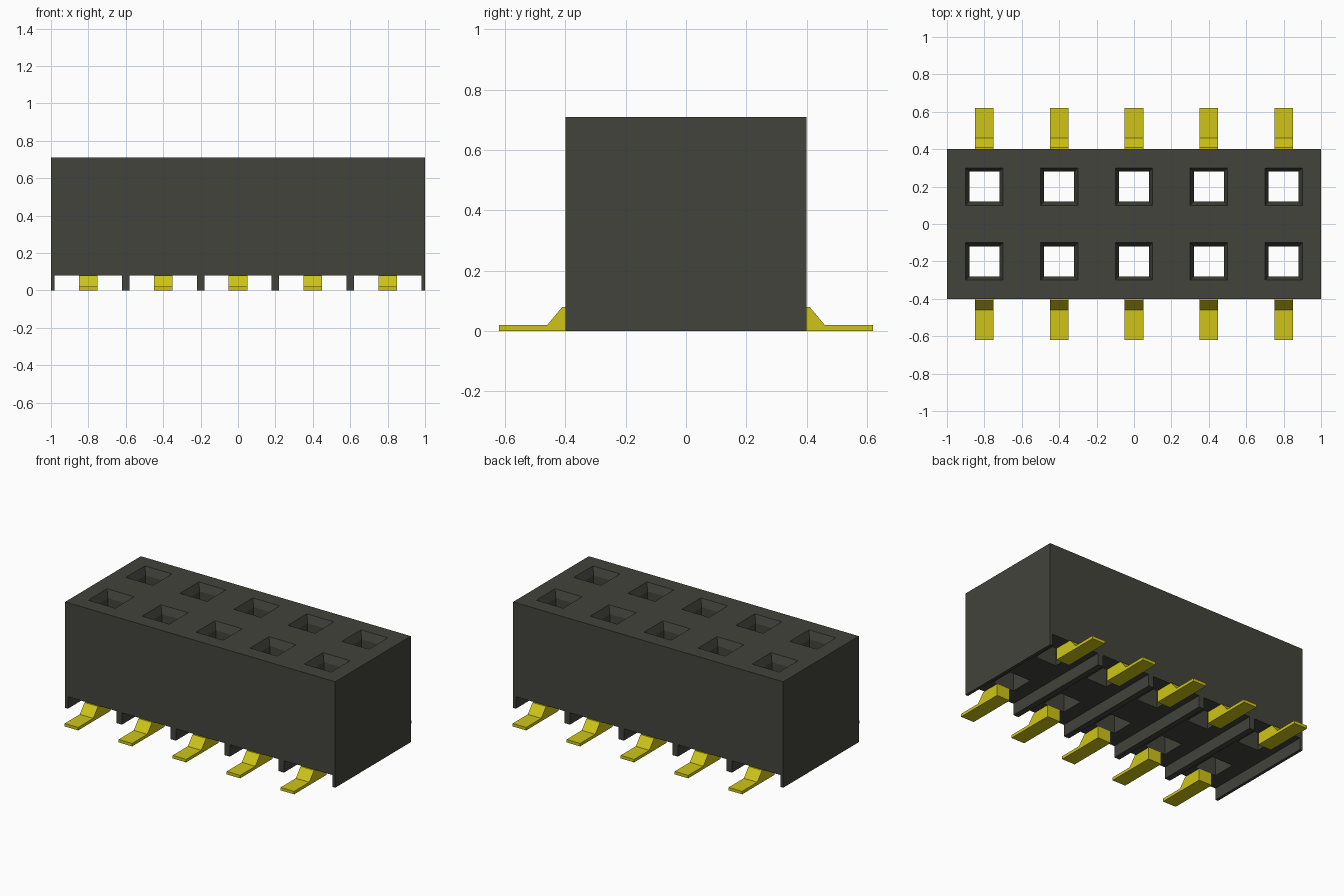
import bpy
import bmesh

cube = bpy.data.objects.get("Cube")
if cube:
    bpy.data.objects.remove(cube, do_unlink=True)

PITCH = 0.4
COLUMNS = [PITCH * i for i in range(-2, 3)]
ROWS = (-0.2, 0.2)
HALF_DEPTH = 0.4
TOP, FLOOR = 0.71, 0.08


def material(name, color):
    mat = bpy.data.materials.new(name)
    mat.use_nodes = True
    mat.diffuse_color = (*color, 1)
    mat.node_tree.nodes["Principled BSDF"].inputs["Base Color"].default_value = (*color, 1)
    return mat


def make_object(name, bm, mat=None):
    bmesh.ops.recalc_face_normals(bm, faces=bm.faces)
    mesh = bpy.data.meshes.new(name)
    bm.to_mesh(mesh)
    bm.free()
    obj = bpy.data.objects.new(name, mesh)
    bpy.context.scene.collection.objects.link(obj)
    if mat:
        mesh.materials.append(mat)
    return obj


def prism(bm, points, offset):
    """Extrude a closed outline of 3D points by an offset."""
    face = bm.faces.new([bm.verts.new(p) for p in points])
    result = bmesh.ops.extrude_face_region(bm, geom=[face], use_keep_orig=True)
    verts = [v for v in result["geom"] if isinstance(v, bmesh.types.BMVert)]
    bmesh.ops.translate(bm, verts=verts, vec=offset)


def socket_cutter(bm, x, y):
    """Square shaft with a flared mouth."""
    levels = [(0.08, FLOOR - 0.05), (0.08, TOP - 0.05), (0.1, TOP), (0.1, TOP + 0.05)]
    rings = [[bm.verts.new((x + sx * h, y + sy * h, z))
              for sx, sy in ((-1, -1), (1, -1), (1, 1), (-1, 1))] for h, z in levels]
    bm.faces.new(rings[0])
    bm.faces.new(rings[-1])
    for low, high in zip(rings, rings[1:]):
        for i in range(4):
            j = (i + 1) % 4
            bm.faces.new((low[i], low[j], high[j], high[i]))


black_plastic = material("black plastic", (0.056, 0.056, 0.046))
gold_metal = material("gold metal", (0.62, 0.56, 0.008))

# Housing: comb outline with ribs between the contacts
outline = [(-1, TOP), (-1, 0)]
for x in COLUMNS:
    outline += [(x - 0.18, 0), (x - 0.18, FLOOR), (x + 0.18, FLOOR), (x + 0.18, 0)]
outline += [(1, 0), (1, TOP)]
bm = bmesh.new()
prism(bm, [(x, -HALF_DEPTH, z) for x, z in outline], (0, 2 * HALF_DEPTH, 0))
housing = make_object("housing", bm, black_plastic)

# Sockets cut through the housing
bm = bmesh.new()
for x in COLUMNS:
    for y in ROWS:
        socket_cutter(bm, x, y)
cutter = make_object("socket_cutter", bm, black_plastic)
cutter.hide_render = True
cut = housing.modifiers.new("sockets", 'BOOLEAN')
cut.operation = 'DIFFERENCE'
cut.solver = 'EXACT'
cut.object = cutter
depsgraph = bpy.context.evaluated_depsgraph_get()
cut_mesh = bpy.data.meshes.new_from_object(housing.evaluated_get(depsgraph))
housing.modifiers.clear()
housing.data = cut_mesh
bpy.data.objects.remove(cutter, do_unlink=True)

# Contact feet: block under the housing, sloped heel, flat solder tail
FOOT = [(0.28, 0), (0.62, 0), (0.62, 0.02), (0.46, 0.02), (0.41, FLOOR), (0.28, FLOOR)]
for side, label in ((-1, "front"), (1, "back")):
    for number, x in enumerate(COLUMNS, 1):
        bm = bmesh.new()
        prism(bm, [(x - 0.05, side * y, z) for y, z in FOOT], (0.1, 0, 0))
        make_object(f"{label}_contact_{number}", bm, gold_metal)
